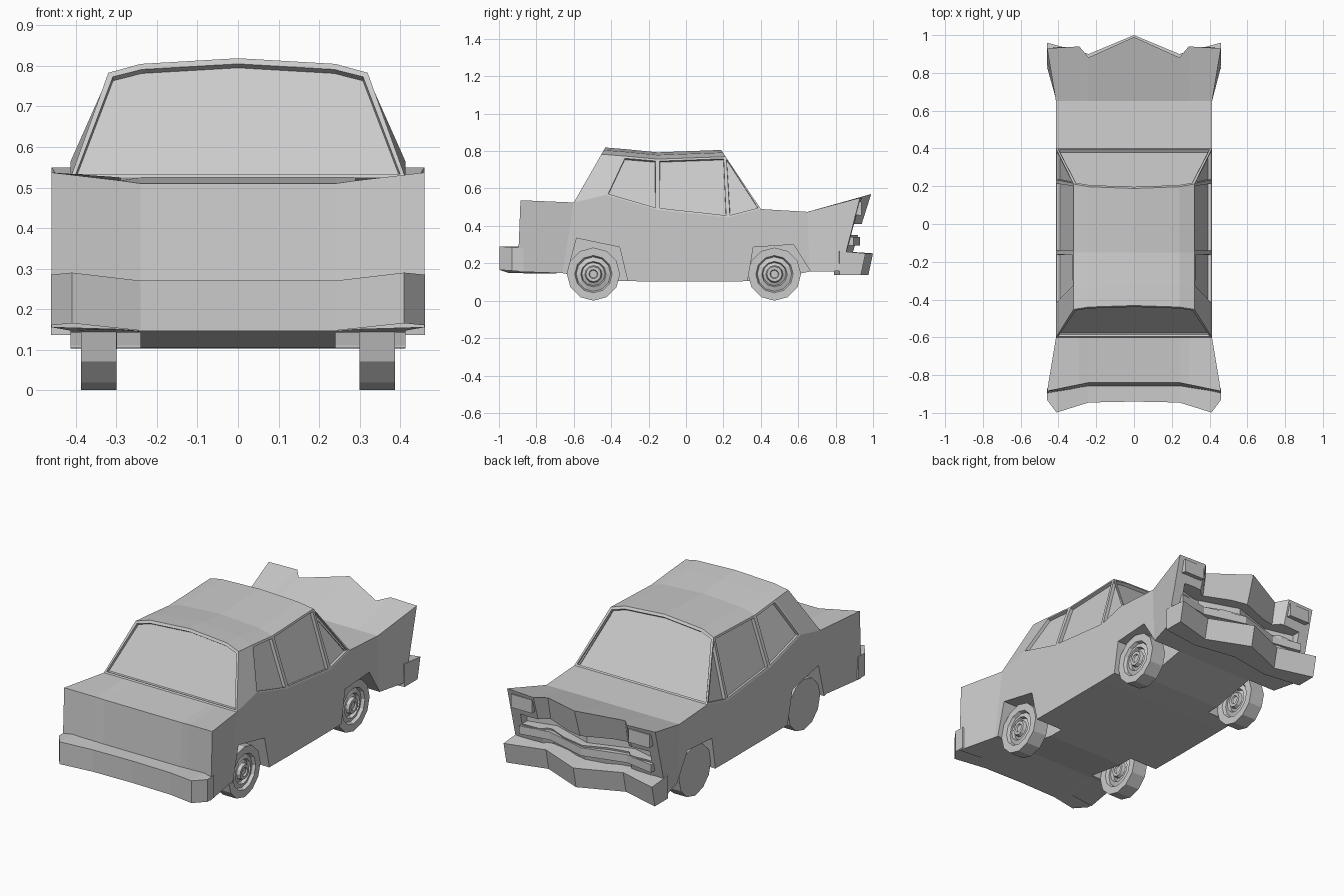
import bpy, bmesh, math
from mathutils import Vector

if "Cube" in bpy.data.objects:
    bpy.data.objects.remove(bpy.data.objects["Cube"])


def finish(name, bm):
    bmesh.ops.recalc_face_normals(bm, faces=bm.faces)
    me = bpy.data.meshes.new(name)
    bm.to_mesh(me)
    bm.free()
    ob = bpy.data.objects.new(name, me)
    bpy.context.collection.objects.link(ob)
    return ob


def loft(bm, rings, cap=True):
    """Skin closed rings of points; returns nothing, fills bm."""
    vs = [[bm.verts.new(p) for p in r] for r in rings]
    n = len(vs[0])
    for a, b in zip(vs, vs[1:]):
        for i in range(n):
            j = (i + 1) % n
            bm.faces.new((a[i], a[j], b[j], b[i]))
    if cap:
        bm.faces.new(vs[0])
        bm.faces.new(vs[-1])


def wave_bar(name, half):
    """Mirrored bar from (x, y_front, y_back, z_low, z_high) points, centre outwards."""
    path = [(-p[0],) + p[1:] for p in reversed(half[1:])] + half
    bm = bmesh.new()
    loft(bm, [[(x, yf, lo), (x, yf, hi), (x, yb, hi), (x, yb, lo)]
              for x, yf, yb, lo, hi in path])
    return finish(name, bm)


def prism(name, outline, x0, x1):
    bm = bmesh.new()
    loft(bm, [[(x, y, z) for y, z in outline] for x in (x0, x1)])
    return finish(name, bm)


def cut(target, cutter):
    mod = target.modifiers.new("cut", 'BOOLEAN')
    mod.operation, mod.solver, mod.object = 'DIFFERENCE', 'EXACT', cutter
    bpy.context.view_layer.objects.active = target
    bpy.ops.object.modifier_apply(modifier=mod.name)
    bpy.data.objects.remove(cutter)


# Lower body: top and bottom (y, z) at each station along the car
belt = [(-.6, .525), (-.43, .565), (-.152, .485), (.225, .445), (.4, .49)]
top = [(-.885, .537)] + belt + [(.65, .475), (.93, .55)]
low = [(-.90, .155), (-.66, .147), (-.4, .105), (-.152, .103), (.225, .103),
       (.4, .105), (.66, .155), (.83, .158)]
width = [.46] + [.413] * 6 + [.46]
# (dy, dz) waves of the end edges by column: x = 0, .24, .29, side
wave = {(0, 1): [(.045, -.027), (.045, -.027), (.035, -.02), (0, 0)],
        (0, 0): [(.035, -.01), (.035, -.01), (.027, -.005), (0, 0)],
        (7, 1): [(.06, .02), (-.048, -.012), (.01, -.002), (0, 0)],
        (7, 0): [(.03, 0), (-.02, 0), (-.01, 0), (0, 0)]}


def body_row(i, up):
    y, z = (top if up else low)[i]
    w = wave.get((i, up), [(0, 0)] * 4)
    half = [(x, y + d[0], z + d[1]) for x, d in zip((0, .24, .29, width[i]), w)]
    return [(-x, a, b) for x, a, b in reversed(half[1:])] + half


bm = bmesh.new()
rows = [[bm.verts.new(p) for p in body_row(i, 1) + body_row(i, 0)[::-1]]
        for i in range(8)]
for a, b in zip(rows, rows[1:]):
    for i in range(14):
        j = (i + 1) % 14
        bm.faces.new((a[i], a[j], b[j], b[i]))
for r in (rows[0], rows[-1]):
    for i in range(6):
        bm.faces.new((r[i], r[i + 1], r[12 - i], r[13 - i]))
body = finish("body", bm)

# Wheel arches and front grille slot
arches = ([(-.62, 0), (-.635, .147), (-.585, .334), (-.355, .286), (-.313, .11), (-.31, 0)],
          [(.325, 0), (.33, .11), (.36, .286), (.575, .30), (.665, .158), (.67, 0)])
for outline in arches:
    for s in (-1, 1):
        cut(body, prism("arch_cutter", outline, s * .24, s * .6))
cut(body, wave_bar("slot_cutter", [(0, 1.05, .88, .35, .41), (.24, .98, .80, .35, .41),
                                   (.40, 1.02, .84, .35, .41)]))

# Cabin with recessed windows
roof = [(-.452, .783), (-.335, .774), (-.152, .757), (.212, .77)]
lean = [.57, .4, 0, -.67]
bm = bmesh.new()
grid = [[bm.verts.new((x, y + k * d, z + d)) for x, d in
         zip((-.32, -.24, 0, .24, .32), (0, .022, .036, .022, 0))]
        for (y, z), k in zip(roof, lean)]
glass = []
for a, b in zip(grid, grid[1:]):
    for i in range(4):
        bm.faces.new((a[i], a[i + 1], b[i + 1], b[i]))
sides = [[bm.verts.new((s * .413, y, z)) for y, z in belt] for s in (-1, 1)]
for base, c in zip(sides, (0, 4)):
    for i in range(3):
        f = bm.faces.new((base[i], base[i + 1], grid[i + 1][c], grid[i][c]))
        if i:
            glass.append(f)
    glass.append(bm.faces.new((base[3], base[4], grid[3][c])))
for end, row in ((0, grid[0]), (4, grid[3])):
    glass.append(bm.faces.new([sides[0][end]] + row + [sides[1][end]]))
bmesh.ops.recalc_face_normals(bm, faces=bm.faces)
bmesh.ops.inset_individual(bm, faces=glass, thickness=.016, depth=0)
bmesh.ops.inset_individual(bm, faces=glass, thickness=.001, depth=-.018)
finish("cabin", bm)

# Bumpers and grille bar
wave_bar("trunk_bumper", [(0, -.94, -.84, .147, .27), (.24, -.945, -.84, .147, .27),
                          (.41, -.998, -.86, .165, .29), (.461, -.93, -.87, .16, .285)])
bumper = wave_bar("grille_bumper", [(0, .975, .83, .136, .265), (.24, .875, .79, .136, .265),
                                    (.461, .935, .82, .136, .265)])
for v in bumper.data.vertices:  # lean the face outwards at the top
    if v.co.z > .2 and v.co.y > .85:
        v.co.y += .025
        v.co.z -= .012
wave_bar("grille_bar", [(0, .93, .83, .295, .34), (.24, .865, .79, .295, .34),
                        (.41, .895, .82, .295, .34)])

# Headlights under the hood brows
for s, side in ((-1, "left"), (1, "right")):
    bm = bmesh.new()
    loft(bm, [[(s * .30, y, z0), (s * .43, y, z0), (s * .43, y, z1), (s * .30, y, z1)]
              for y, z0, z1 in ((.80, .47, .51), (.938, .455, .53))])
    finish("headlight_" + side, bm)

# Wheels: turned profile (radius, x), hub facing +x on every wheel
turned = [(.142, .30), (.142, .387), (.1, .387), (.092, .37), (.068, .378),
          (.062, .362), (.046, .37), (.04, .388), (.024, .388), (.02, .38)]
for nx, dx in (("right", 0), ("left", -.687)):
    for ny, y in (("trunk_end", -.495), ("hood_end", .473)):
        bm = bmesh.new()
        loft(bm, [[(x + dx, y + r * math.sin(a * math.pi / 6), .142 - r * math.cos(a * math.pi / 6))
                   for a in range(12)] for r, x in turned])
        finish("wheel_%s_%s" % (ny, nx), bm)
